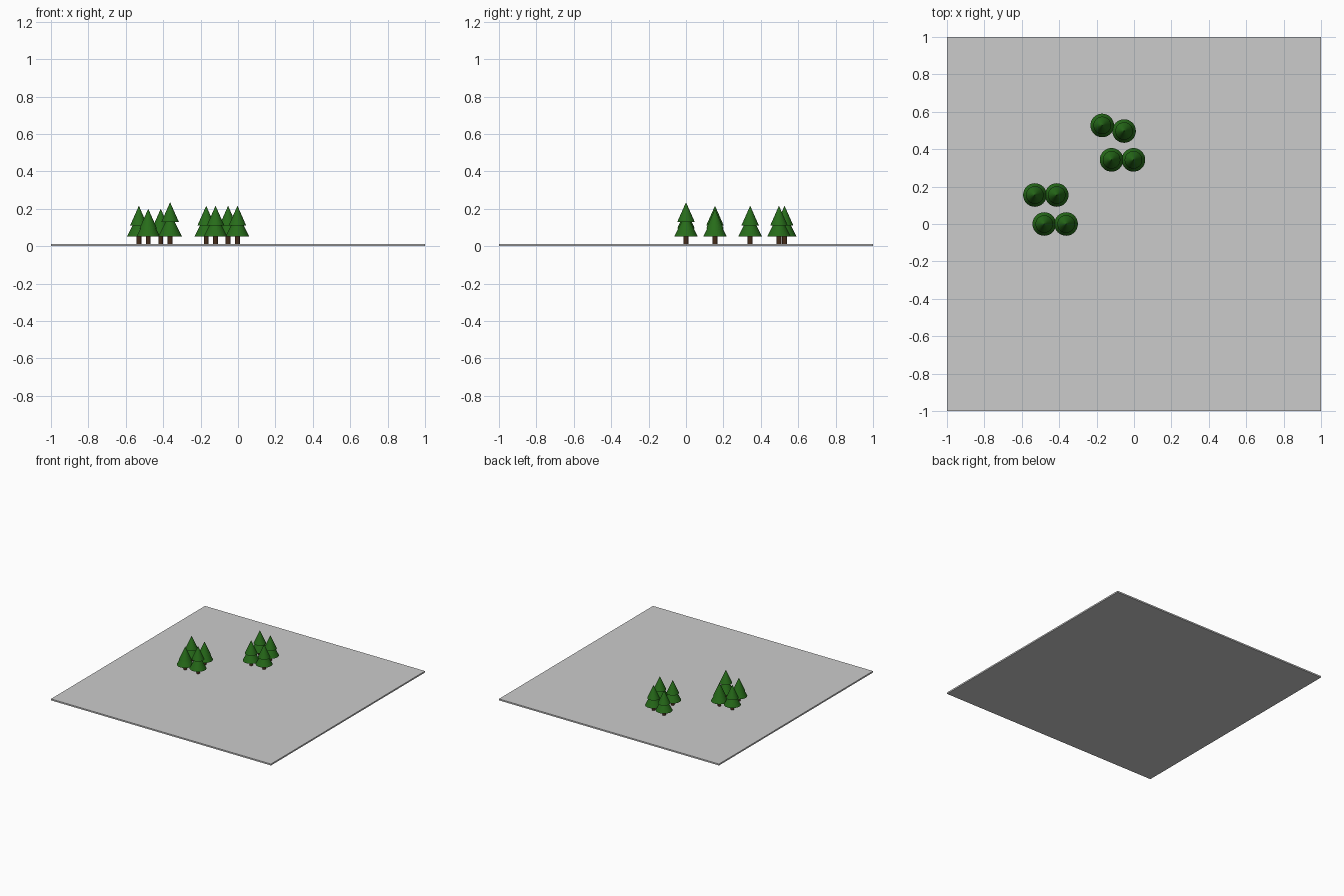
import bpy

if "Cube" in bpy.data.objects:
    bpy.data.objects.remove(bpy.data.objects["Cube"])


def material(name, color):
    m = bpy.data.materials.new(name)
    m.diffuse_color = color
    m.use_nodes = True
    m.node_tree.nodes["Principled BSDF"].inputs["Base Color"].default_value = m.diffuse_color
    return m


needles = material("needles", (0.02, 0.15, 0.01, 1))
bark = material("bark", (0.06, 0.025, 0.01, 1))


def cone(name, x, y, z0, z1, r1, r2, mat):
    bpy.ops.mesh.primitive_cone_add(vertices=32, radius1=r1, radius2=r2, depth=z1 - z0,
                                    location=(x, y, (z0 + z1) / 2))
    ob = bpy.context.object
    ob.name = name
    ob.data.materials.append(mat)


# Ground slab
T = 0.012
bpy.ops.mesh.primitive_cube_add(size=1, location=(0, 0, T / 2))
ground = bpy.context.object
ground.name = "ground_slab"
ground.scale = (2, 2, T)

# Pine trees: x, y, top height
trees = [
    (-0.48, 0.0, 0.20), (-0.363, 0.0, 0.235), (-0.53, 0.155, 0.216), (-0.413, 0.155, 0.20),
    (-0.17, 0.527, 0.216), (-0.053, 0.497, 0.216), (-0.12, 0.343, 0.216), (-0.003, 0.343, 0.216),
]
for x, y, top in trees:
    cone("trunk", x, y, T, 0.075, 0.013, 0.013, bark)
    cone("lower_branches", x, y, 0.052, 0.178, 0.063, 0, needles)
    cone("upper_branches", x, y, top - 0.106, top, 0.047, 0, needles)
